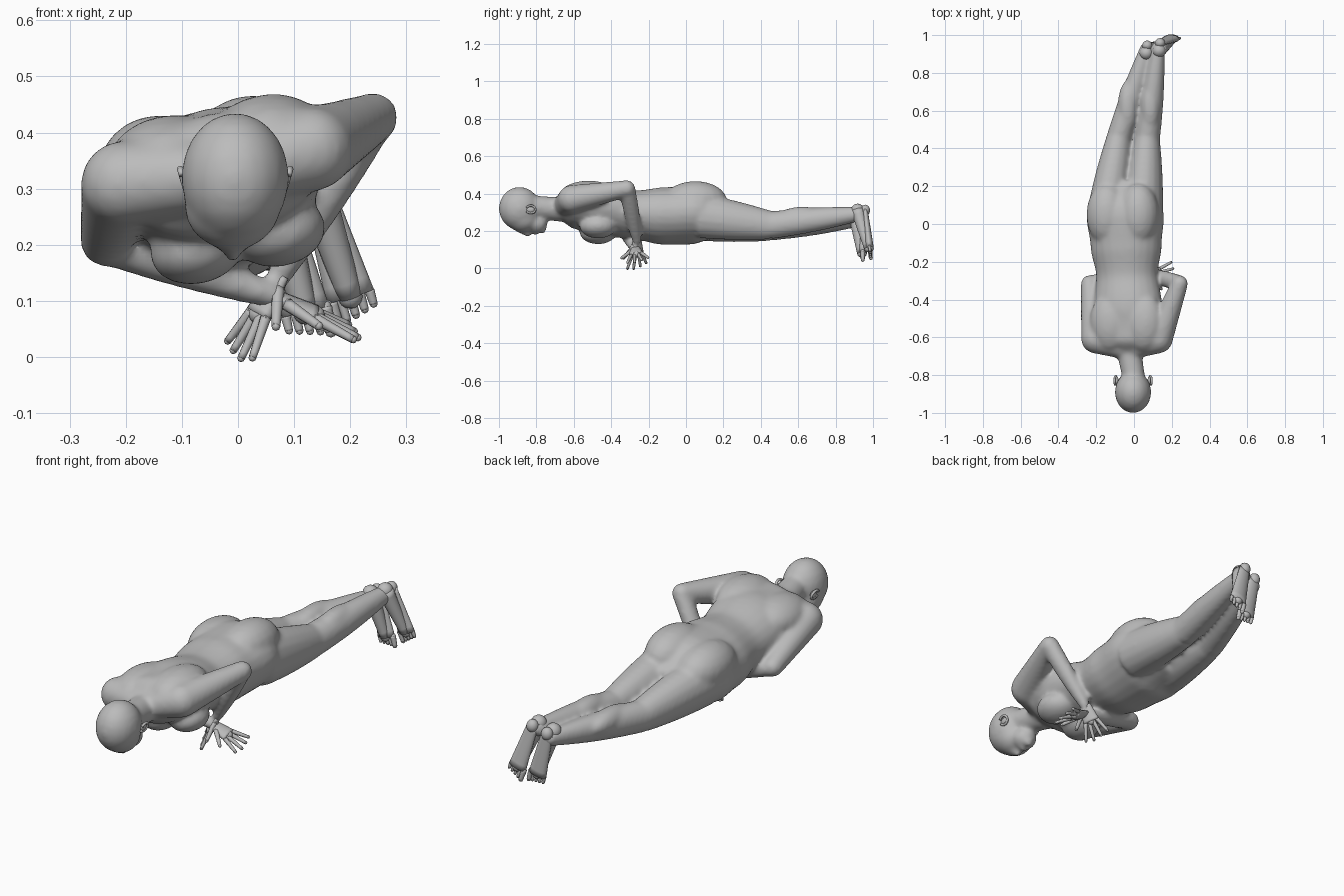
import bpy
import bmesh
import math
from mathutils import Vector, Matrix

cube = bpy.data.objects.get("Cube")
if cube:
    bpy.data.objects.remove(cube, do_unlink=True)

# One plain colour for the whole figure
GREY = (0.5, 0.5, 0.5, 1)
clay = bpy.data.materials.new("clay grey")
clay.use_nodes = True
clay.diffuse_color = GREY
clay.node_tree.nodes["Principled BSDF"].inputs["Base Color"].default_value = GREY

# The trunk is rolled so its left side is higher
ROLL = math.radians(12)
ACROSS = Vector((math.cos(ROLL), 0, math.sin(ROLL)))
BACK = Vector((-math.sin(ROLL), 0, math.cos(ROLL)))
X_AXIS = Vector((1, 0, 0))
Y_AXIS = Vector((0, 1, 0))


def ball(bm, centre, radii, turn=0.0, segments=20):
    matrix = (Matrix.Translation(centre) @ Matrix.Rotation(-turn, 4, 'Y')
              @ Matrix.Diagonal((*radii, 1)))
    bmesh.ops.create_uvsphere(bm, u_segments=segments, v_segments=segments // 2,
                              radius=1, matrix=matrix)


def tube(bm, rows, side, sides=16):
    """Loft elliptical rings through rows of (centre, half width, half depth)."""
    rings = []
    last = len(rows) - 1
    for i, (centre, width, depth) in enumerate(rows):
        along = (rows[min(i + 1, last)][0] - rows[max(i - 1, 0)][0]).normalized()
        u = (side - along * side.dot(along)).normalized()
        v = along.cross(u)
        angles = [math.tau * k / sides for k in range(sides)]
        rings.append([bm.verts.new(centre + u * (math.cos(a) * width) + v * (math.sin(a) * depth))
                      for a in angles])
    for low, high in zip(rings, rings[1:]):
        for k in range(sides):
            n = (k + 1) % sides
            bm.faces.new((low[k], low[n], high[n], high[k]))
    bm.faces.new(rings[0][::-1])
    bm.faces.new(rings[-1])


def limb(bm, start, end, start_radius, end_radius, side, bulge=0.0, flat=1.0, sides=16):
    """Tapered segment with a muscle bulge and rounded ends."""
    start, end = Vector(start), Vector(end)
    rows = []
    steps = 8
    for i in range(steps + 1):
        t = i / steps
        radius = start_radius + (end_radius - start_radius) * t + bulge * math.sin(math.pi * t)
        rows.append((start.lerp(end, t), radius, radius * flat))
    tube(bm, rows, side, sides)
    for centre, radius in ((start, start_radius), (end, end_radius)):
        small = radius * min(flat, 1)
        ball(bm, centre, (small, small, small), segments=sides)


def finish(name, bm):
    bmesh.ops.recalc_face_normals(bm, faces=bm.faces)
    mesh = bpy.data.meshes.new(name)
    bm.to_mesh(mesh)
    bm.free()
    mesh.materials.append(clay)
    mesh.shade_smooth()
    obj = bpy.data.objects.new(name, mesh)
    bpy.context.collection.objects.link(obj)
    return obj


def leg(bm, hip, knee, ankle):
    limb(bm, hip, knee, 0.105, 0.068, ACROSS, bulge=0.005, flat=1.15)
    limb(bm, knee, ankle, 0.068, 0.034, ACROSS, bulge=0.008, flat=1.1)
    # Calf muscle
    ball(bm, Vector(knee).lerp(Vector(ankle), 0.36) + BACK * 0.022, (0.054, 0.14, 0.056), ROLL)


def arm(bm, shoulder, elbow, wrist):
    # Collar and shoulder slope from the neck
    limb(bm, (-0.03, -0.66, 0.325), shoulder, 0.06, 0.076, Y_AXIS)
    limb(bm, shoulder, elbow, 0.076, 0.045, ACROSS)
    limb(bm, elbow, wrist, 0.045, 0.026, Y_AXIS, bulge=0.006, flat=0.9)


def hand(name, wrist, way, side):
    """Flat palm, four fingers splayed along side and a thumb on the other edge."""
    bm = bmesh.new()
    wrist, way, side = Vector(wrist), Vector(way).normalized(), Vector(side)
    side = (side - way * side.dot(way)).normalized()
    knuckles = wrist + way * 0.08
    limb(bm, wrist, knuckles, 0.027, 0.04, side, flat=0.45, sides=12)
    for k in range(4):
        spread = side * (k - 1.5)
        root = knuckles + spread * 0.02
        length = 0.085 - 0.006 * abs(k - 1)
        limb(bm, root, root + (way + spread * 0.25).normalized() * length,
             0.01, 0.007, side, sides=8)
    root = wrist + way * 0.025 - side * 0.02
    limb(bm, root, root + (way - side).normalized() * 0.085, 0.012, 0.008, side, sides=8)
    finish(name, bm)


def foot(name, heel, front, inward):
    """Foot hanging toes down with the sole to the rear."""
    bm = bmesh.new()
    heel, front = Vector(heel), Vector(front)
    way = (front - heel).normalized()
    across = (X_AXIS - way * X_AXIS.dot(way)).normalized()
    limb(bm, heel, front, 0.028, 0.044, across, flat=0.5)
    ball(bm, heel, (0.027, 0.026, 0.03))
    # Instep sloping down from the ankle
    limb(bm, heel - Y_AXIS * 0.04 - X_AXIS * 0.005, front - Y_AXIS * 0.008, 0.036, 0.022, across)
    for k in range(5):
        root = front + across * (inward * (2 - k) * 0.018)
        radius = 0.009 if k else 0.013
        limb(bm, root, root + way * (0.045 - k * 0.005), radius, radius * 0.8, across, sides=8)
    finish(name, bm)


def torso(bm):
    """Shoulders, chest, waist, hips and seat as smoothly blended sections."""
    stations = [(-0.69, 0.32, 0.08, 0.06), (-0.6, 0.325, 0.18, 0.11), (-0.45, 0.315, 0.185, 0.13),
                (-0.27, 0.285, 0.165, 0.13), (-0.12, 0.28, 0.19, 0.152),
                (0.04, 0.285, 0.208, 0.155), (0.25, 0.25, 0.13, 0.08)]
    rows = []
    steps = 6
    for low, high in zip(stations, stations[1:]):
        for i in range(steps):
            t = i / steps
            ease = t * t * (3 - 2 * t)
            y = low[0] + (high[0] - low[0]) * t
            z, width, depth = (a + (b - a) * ease for a, b in zip(low[1:], high[1:]))
            rows.append((Vector((-0.045 - y * 0.03, y, z)), width, depth))
    tube(bm, rows, ACROSS, 24)
    for s in (-1, 1):
        # Shoulder blades, breasts and buttocks
        ball(bm, Vector((-0.03, -0.52, 0.33)) + ACROSS * (s * 0.09) + BACK * 0.04,
             (0.11, 0.16, 0.08), ROLL)
        ball(bm, Vector((-0.02, -0.47, 0.3)) + ACROSS * (s * 0.075) - BACK * 0.095,
             (0.085, 0.1, 0.062), ROLL)
        ball(bm, Vector((-0.05, 0.05, 0.3)) + ACROSS * (s * 0.085) + BACK * 0.045,
             (0.11, 0.17, 0.105), ROLL)


def head(bm):
    """Face-down skull with jaw, nose, lips and chin on a short neck."""
    limb(bm, (0, -0.82, 0.33), (-0.025, -0.68, 0.315), 0.06, 0.066, X_AXIS)
    ball(bm, (-0.005, -0.89, 0.32), (0.097, 0.112, 0.116))
    ball(bm, (-0.01, -0.87, 0.27), (0.087, 0.09, 0.08))
    ball(bm, (-0.01, -0.8, 0.24), (0.058, 0.06, 0.053))
    limb(bm, (-0.01, -0.89, 0.2), (-0.01, -0.845, 0.184), 0.012, 0.017, X_AXIS)
    ball(bm, (-0.01, -0.803, 0.191), (0.028, 0.014, 0.014))
    ball(bm, (-0.01, -0.768, 0.205), (0.028, 0.022, 0.02))


# Body blended into one skin
wrist_right, wrist_left = (0.065, -0.275, 0.108), (0.075, -0.262, 0.147)
skin = bmesh.new()
torso(skin)
head(skin)
leg(skin, (-0.14, 0.08, 0.265), (-0.08, 0.45, 0.222), (0.065, 0.93, 0.26))
leg(skin, (0.05, 0.08, 0.28), (0.07, 0.45, 0.23), (0.13, 0.94, 0.293))
arm(skin, (-0.205, -0.61, 0.31), (-0.237, -0.315, 0.205), wrist_right)
arm(skin, (0.13, -0.61, 0.37), (0.242, -0.315, 0.427), wrist_left)
figure = finish("body", skin)
remesh = figure.modifiers.new("blend", 'REMESH')
remesh.mode = 'VOXEL'
remesh.voxel_size = 0.009
remesh.use_smooth_shade = True
soften = figure.modifiers.new("soften", 'SMOOTH')
soften.iterations = 16

# Ears with a raised rim
for s, name in ((-1, "right_ear"), (1, "left_ear")):
    ear = bmesh.new()
    centre = Vector((s * 0.092 - 0.005, -0.83, 0.315))
    rim = []
    for k in range(13):
        a = math.radians(25 * k - 60)
        offset = Vector((s * 0.006 * math.cos(a), 0.025 * math.sin(a), 0.02 * math.cos(a)))
        rim.append((centre + offset, 0.006, 0.006))
    tube(ear, rim, X_AXIS, 8)
    ball(ear, centre - X_AXIS * (s * 0.006), (0.009, 0.024, 0.017))
    finish(name, ear)

# Hands cross beneath the chest, feet point down
hand("right_hand", wrist_right, (0.15, 0.02, -0.07), (0, 1, 0.2))
hand("left_hand", wrist_left, (-0.07, 0, -0.13), (-0.6, 1, 0))
foot("right_foot", (0.07, 0.945, 0.285), (0.12, 0.945, 0.08), 1)
foot("left_foot", (0.138, 0.958, 0.31), (0.2, 0.982, 0.108), -1)
